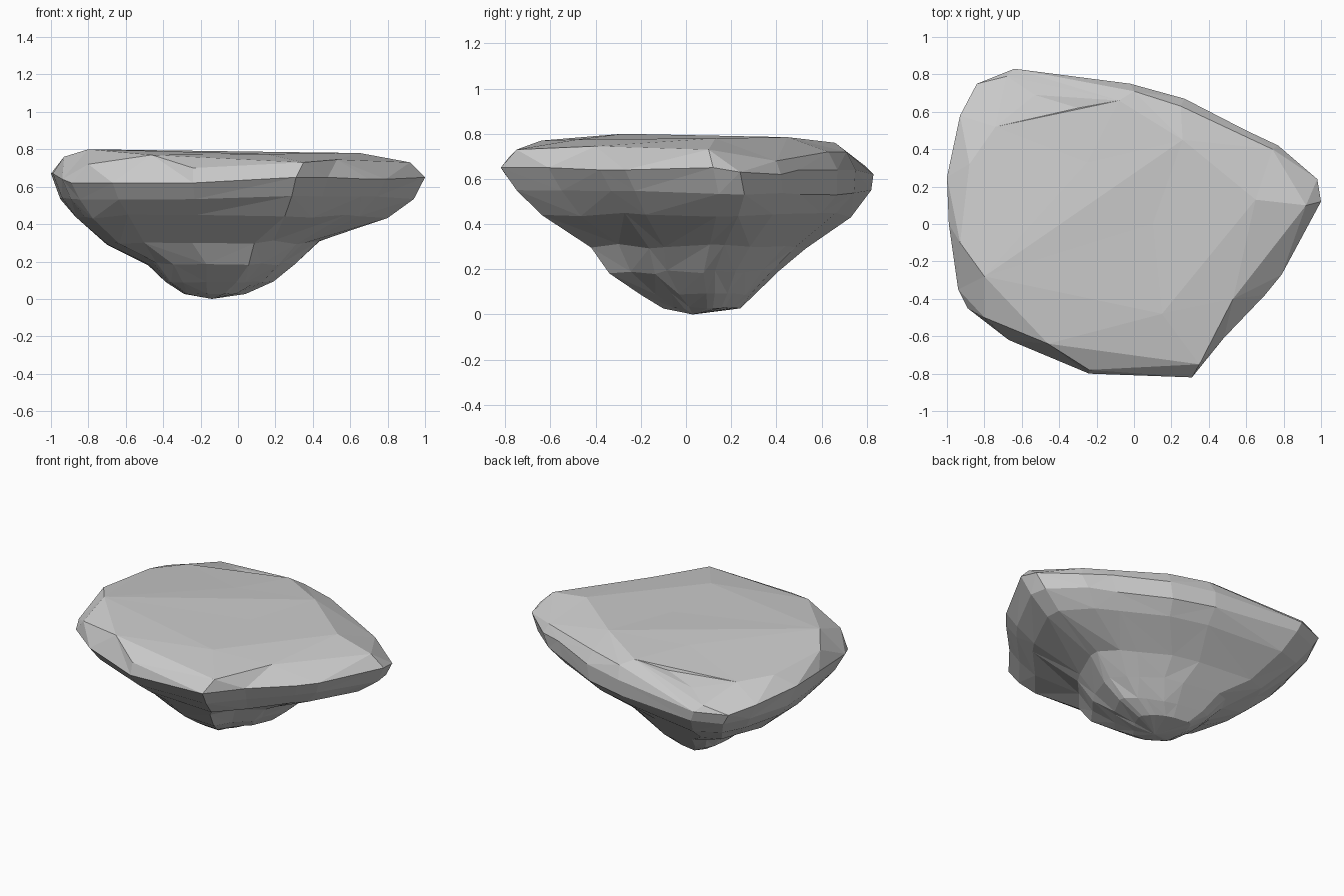
import bpy, bmesh, math, random
from mathutils import Vector
from mathutils.geometry import delaunay_2d_cdt

if "Cube" in bpy.data.objects:
    bpy.data.objects.remove(bpy.data.objects["Cube"])

random.seed(4)

# Widest outline of the boulder, counter-clockwise from the right tip
rim = [(1.0, .12, .65), (.98, .24, .63), (.77, .42, .62), (.6, .5, .64), (.27, .67, .64),
       (-.02, .75, .64), (-.64, .83, .62), (-.84, .75, .62), (-.93, .58, .65), (-1.0, .25, .67),
       (-.99, 0, .67), (-.94, -.35, .64), (-.89, -.45, .62), (-.67, -.62, .62), (-.24, -.8, .62),
       (.31, -.82, .65), (.48, -.61, .65), (.7, -.38, .64), (.79, -.27, .64)]

# Bevelled shoulder and nearly flat top
top = [(.92, .1, .73), (.65, .13, .78), (.74, .4, .68), (.26, .45, .785), (.25, .63, .72),
       (0, .71, .72), (-.08, .66, .76), (-.3, .62, .73), (-.53, .69, .70), (-.68, .79, .66),
       (-.74, .52, .73), (-.88, .32, .74), (-.93, -.1, .76), (-.8, -.28, .8), (-.8, -.5, .72),
       (-.46, -.64, .77), (-.24, -.78, .70), (.15, -.48, .775), (.35, -.75, .73),
       (.53, -.4, .745), (-.25, .33, .775), (.1, 0, .78)]

# Underside levels: z, x range, y range, hollow depth under the right tip
levels = [(.54, -.95, .94, -.75, .82, 0),
          (.44, -.87, .84, -.64, .73, .05),
          (.30, -.70, .50, -.42, .53, .14),
          (.19, -.48, .34, -.34, .41, .12),
          (.09, -.39, .19, -.20, .31, 0),
          (.03, -.29, .04, -.10, .24, 0)]

n = len(rim)
pts = rim + top
bm = bmesh.new()
verts = [bm.verts.new(p) for p in pts]

# Top surface
out = delaunay_2d_cdt([Vector(p[:2]) for p in pts], [], [list(range(n))], 1, 1e-5)
for f in out[2]:
    bm.faces.new([verts[out[3][i][0]] for i in f])


def area(a, b, c):
    return (b.co - a.co).xy.cross((c.co - a.co).xy)


def flip_one_notch():
    """Turn one valley edge of the top into a ridge."""
    for e in bm.edges:
        if len(e.link_faces) != 2:
            continue
        l = e.link_loops[0]
        a, b = l.vert, l.link_loop_next.vert
        c = l.link_loop_prev.vert
        d = e.link_loops[1].link_loop_prev.vert
        nor = (b.co - a.co).cross(c.co - a.co).normalized()
        if nor.z < 0:
            nor.negate()
        if (d.co - a.co).dot(nor) < .015:
            continue
        if area(c, a, d) * area(c, d, b) > 1e-8:
            f1, f2 = list(e.link_faces)
            bm.faces.remove(f1)
            bm.faces.remove(f2)
            bm.edges.remove(e)
            bm.faces.new((c, a, d))
            bm.faces.new((c, d, b))
            return True
    return False


for _ in range(200):
    if not flip_one_notch():
        break

# Underside rings, roughened and narrowing to the foot
prev = verts[:n]
for z, x0, x1, y0, y1, hollow in levels:
    ring = []
    rough = .012 if z > .15 else .004
    for x, y, _ in rim:
        u, v = (x + 1) / 2, (y + .82) / 1.65
        d = math.atan2(y, x) - math.atan2(.02, .65)
        k = 1 - hollow * math.exp(-(d / .4) ** 2)
        ring.append(bm.verts.new(((x0 + u * (x1 - x0)) * k, (y0 + v * (y1 - y0)) * k,
                                  z + random.uniform(-rough, rough))))
    for i in range(n):
        j = (i + 1) % n
        a, b, c, e = prev[i], ring[i], ring[j], prev[j]
        for tri in ([(a, b, c), (a, c, e)] if i % 2 else [(a, b, e), (b, c, e)]):
            bm.faces.new(tri)
    prev = ring

# Foot
foot = bm.verts.new((-.14, .03, 0))
for i in range(n):
    bm.faces.new((prev[i], foot, prev[(i + 1) % n]))

bmesh.ops.recalc_face_normals(bm, faces=bm.faces[:])
mesh = bpy.data.meshes.new("boulder")
bm.to_mesh(mesh)
bm.free()
boulder = bpy.data.objects.new("boulder", mesh)
bpy.context.collection.objects.link(boulder)
